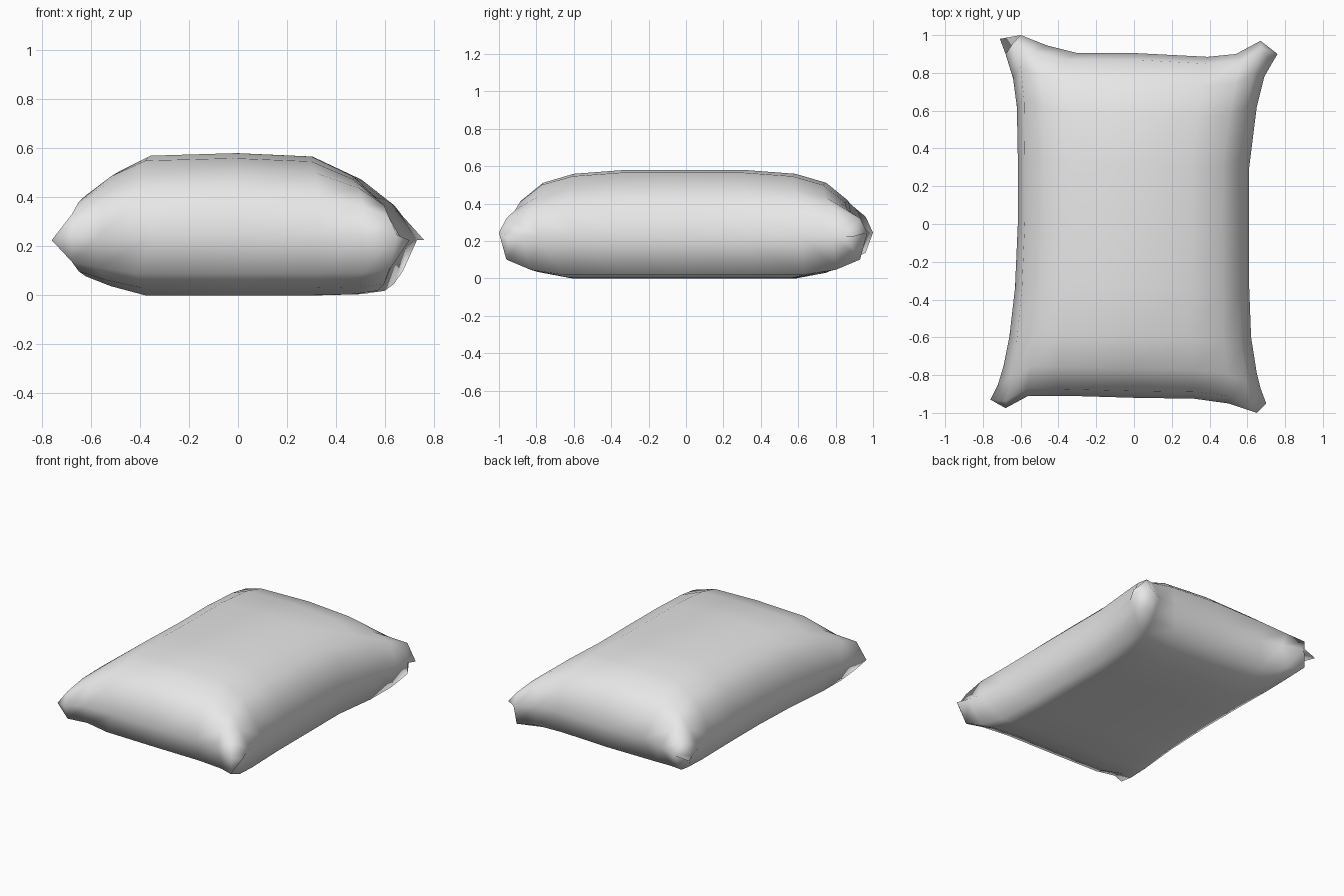
import bpy, bmesh
from mathutils import Vector

cube = bpy.data.objects.get("Cube")
if cube:
    bpy.data.objects.remove(cube, do_unlink=True)

# Seam outline: four sides meeting at the stretched corner ears
front = [(-.76, -.93), (-.68, -.975), (-.56, -.91), (-.34, -.91), (0, -.92),
         (.32, -.925), (.5, -.95), (.65, -1), (.7, -.95)]
back = [(-.71, .98), (-.6, 1), (-.46, .945), (-.3, .905), (0, .905),
        (.39, .885), (.54, .9), (.67, .97), (.76, .9)]
right = [(-.76, -.93), (-.72, -.85), (-.69, -.75), (-.66, -.6), (-.63, -.34), (-.615, 0),
         (-.615, .35), (-.62, .62), (-.64, .77), (-.68, .9), (-.71, .98)]
left = [(.7, -.95), (.67, -.87), (.65, -.79), (.62, -.6), (.61, -.34), (.61, 0),
        (.61, .3), (.65, .62), (.69, .78), (.73, .85), (.76, .9)]
front, back, right, left = ([Vector(p) for p in side] for side in (front, back, right, left))


def mirrored(half):
    """Extend centre-to-edge values to both sides."""
    return half[:0:-1] + half


# Parameter stations and the fullness of the stuffing at each one
us = [-1, -.94, -.78, -.56, 0, .5, .77, .92, 1]
along = [0, .35, .65, .83, .96, 1]
vs = [-v for v in along[:0:-1]] + along
top_u = [0, .53, .77, .97, 1, .96, .73, .48, 0]
top_v = mirrored([1, 1, .94, .8, .52, 0])
bottom_u = [0, .67, .84, 1, 1, 1, .98, .92, 0]
bottom_v = mirrored([1, 1, 1, .87, .62, 0])
SEAM, RISE = .235, .345
nu, nv = len(us), len(vs)


def seam_point(i, j):
    """Outline position, with the short ends seamed a little higher."""
    if i in (0, nu - 1):
        return (*(right if i == 0 else left)[j], SEAM - .01)
    return (*(front if j == 0 else back)[i], SEAM + .01)


def panel_point(i, j, height):
    """Inner position between the facing seams."""
    x = right[j].lerp(left[j], (us[i] + 1) / 2).x
    y = front[i].lerp(back[i], (vs[j] + 1) / 2).y
    return (x, y, SEAM + height)


# Pillow: top and bottom panels sharing the seam
bm = bmesh.new()
panels = []
for fu, fv, depth in ((top_u, top_v, RISE), (bottom_u, bottom_v, -SEAM)):
    grid = {}
    for i in range(nu):
        for j in range(nv):
            rim = i in (0, nu - 1) or j in (0, nv - 1)
            if rim and panels:
                grid[i, j] = panels[0][i, j]
            elif rim:
                grid[i, j] = bm.verts.new(seam_point(i, j))
            else:
                grid[i, j] = bm.verts.new(panel_point(i, j, depth * fu[i] * fv[j]))
    panels.append(grid)
    for i in range(nu - 1):
        for j in range(nv - 1):
            quad = [grid[i, j], grid[i + 1, j], grid[i + 1, j + 1], grid[i, j + 1]]
            bm.faces.new(quad if depth > 0 else quad[::-1])
for face in bm.faces:
    face.smooth = True
bmesh.ops.recalc_face_normals(bm, faces=bm.faces)

mesh = bpy.data.meshes.new("pillow")
bm.to_mesh(mesh)
bm.free()
pillow = bpy.data.objects.new("pillow", mesh)
bpy.context.collection.objects.link(pillow)

# Plain cloth
cloth = bpy.data.materials.new("light_grey_cloth")
cloth.use_nodes = True
cloth.diffuse_color = (.8, .8, .8, 1)
cloth.node_tree.nodes["Principled BSDF"].inputs["Base Color"].default_value = (.8, .8, .8, 1)
mesh.materials.append(cloth)
